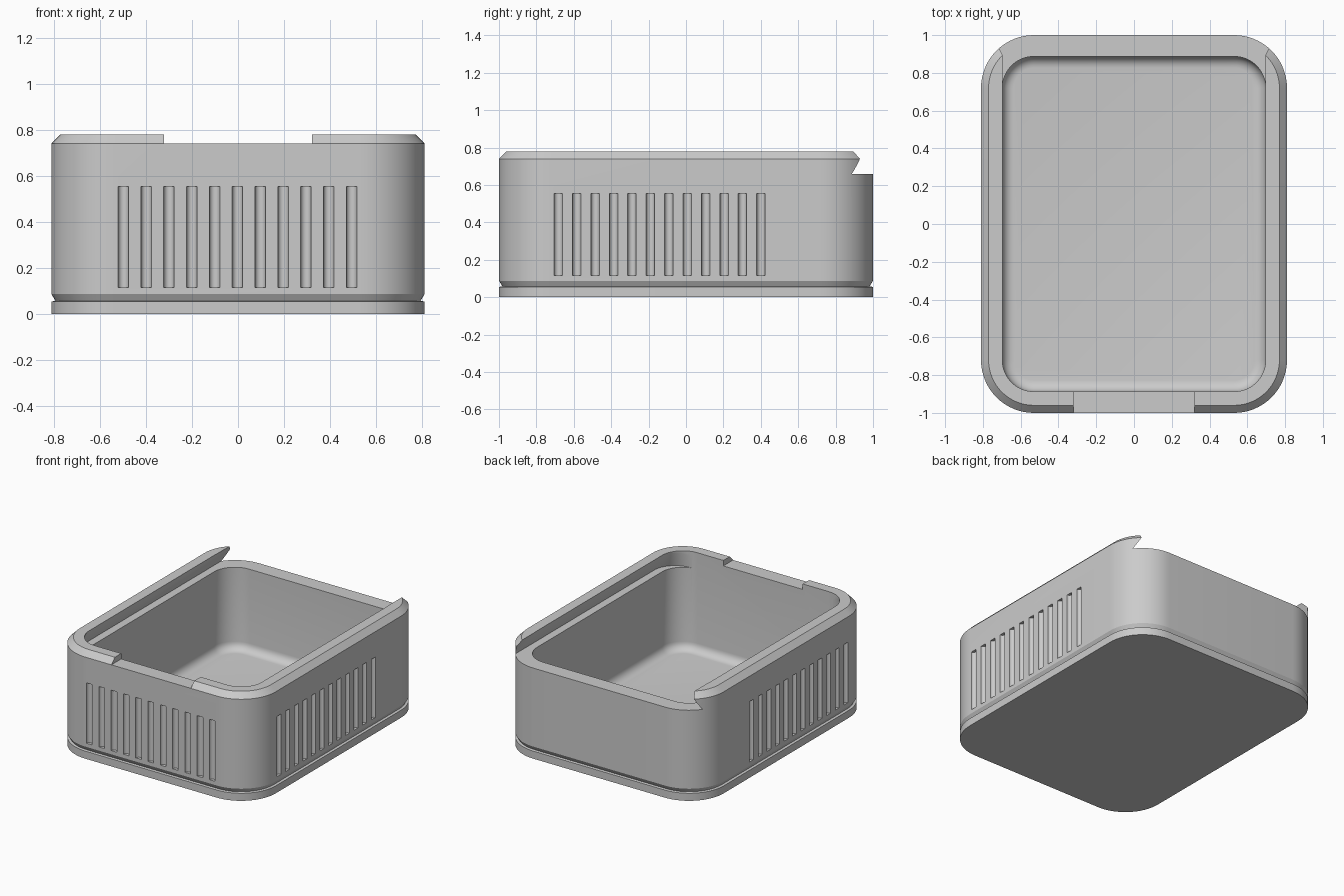
import bpy, bmesh, math

if "Cube" in bpy.data.objects:
    bpy.data.objects.remove(bpy.data.objects["Cube"])

HX, HY, R = 0.81, 1.0, 0.28      # outer half sizes and corner radius
WALL = 0.113
FLOOR, FILLET = 0.06, 0.06
SEG = 16


def corner(cx, cy, r, start, sx=1.0):
    """Quarter-circle points around a corner centre."""
    return [(cx + sx * r * math.cos(start + math.pi / 2 * i / SEG),
             cy + r * math.sin(start + math.pi / 2 * i / SEG)) for i in range(SEG + 1)]


def rounded(inset):
    """Rounded rectangle outline, inset from the outer wall."""
    cx, cy, r = HX - R, HY - R, R - inset
    q = math.pi / 2
    return (corner(cx, cy, r, 0) + corner(-cx, cy, r, q)
            + corner(-cx, -cy, r, 2 * q) + corner(cx, -cy, r, 3 * q))


def loft(name, rings):
    """Closed solid through a stack of (outline, z) rings."""
    bm = bmesh.new()
    loops = [[bm.verts.new((x, y, z)) for x, y in pts] for pts, z in rings]
    n = len(loops[0])
    for a, b in zip(loops, loops[1:]):
        for i in range(n):
            j = (i + 1) % n
            bm.faces.new((a[i], a[j], b[j], b[i]))
    bm.faces.new(loops[0][::-1])
    bm.faces.new(loops[-1])
    return finish(name, bm)


def finish(name, bm):
    bmesh.ops.recalc_face_normals(bm, faces=bm.faces[:])
    me = bpy.data.meshes.new(name)
    bm.to_mesh(me)
    bm.free()
    ob = bpy.data.objects.new(name, me)
    bpy.context.collection.objects.link(ob)
    return ob


def cut(target, cutter):
    mod = target.modifiers.new(cutter.name, 'BOOLEAN')
    mod.operation = 'DIFFERENCE'
    mod.solver = 'EXACT'
    mod.object = cutter
    bpy.context.view_layer.objects.active = target
    bpy.ops.object.modifier_apply(modifier=mod.name)
    bpy.data.objects.remove(cutter)


# Outer shell: base plinth, shallow groove, wall, chamfered rim
box = loft("box_body", [(rounded(i), z) for i, z in
                        ((0, 0), (0, 0.055), (0.018, 0.058), (0, 0.088), (0, 0.74), (0.04, 0.78))])

# Inner cavity with a filleted floor
rings = []
for k in range(7):
    a = math.pi / 2 * k / 6
    rings.append((rounded(WALL + FILLET * (1 - math.sin(a))), FLOOR + FILLET * (1 - math.cos(a))))
rings.append((rounded(WALL), 0.9))
cut(box, loft("cavity", rings))


# Dovetail lid channel, open at the back
def channel(hx):
    r, cy, s = 0.167, -0.715, hx / 0.697
    cx = hx - r * s
    return ([(hx, 1.2), (-hx, 1.2)] + corner(-cx, cy, r, math.pi, s)
            + corner(cx, cy, r, 1.5 * math.pi, s))


cut(box, loft("lid_channel", [(channel(0.755), 0.66), (channel(0.685), 0.80)]))

# Finger notch in the front rim
w = 0.32
notch = [(-w, -1.2), (w, -1.2), (w, -0.8), (-w, -0.8)]
cut(box, loft("front_notch", [(notch, 0.74), (notch, 0.9)]))

# Vertical vent grooves on the front and both sides
spots = [(-0.4975 + 0.099 * i, -HY) for i in range(11)]
spots += [(s * HX, -0.683 + 0.0985 * i) for s in (-1, 1) for i in range(12)]
bm = bmesh.new()
for x, y in spots:
    made = bmesh.ops.create_cone(bm, cap_ends=True, segments=20, radius1=0.0228,
                                 radius2=0.0228, depth=0.44)
    bmesh.ops.translate(bm, verts=made["verts"], vec=(x, y, 0.335))
cut(box, finish("vents", bm))

# Colour and shading
grey = bpy.data.materials.new("light_grey")
grey.diffuse_color = (0.6, 0.6, 0.6, 1)
grey.use_nodes = True
grey.node_tree.nodes["Principled BSDF"].inputs["Base Color"].default_value = grey.diffuse_color
box.data.materials.clear()
box.data.materials.append(grey)
for p in box.data.polygons:
    p.material_index = 0
bpy.ops.object.select_all(action='DESELECT')
box.select_set(True)
bpy.context.view_layer.objects.active = box
bpy.ops.object.shade_smooth_by_angle(angle=math.radians(28))
